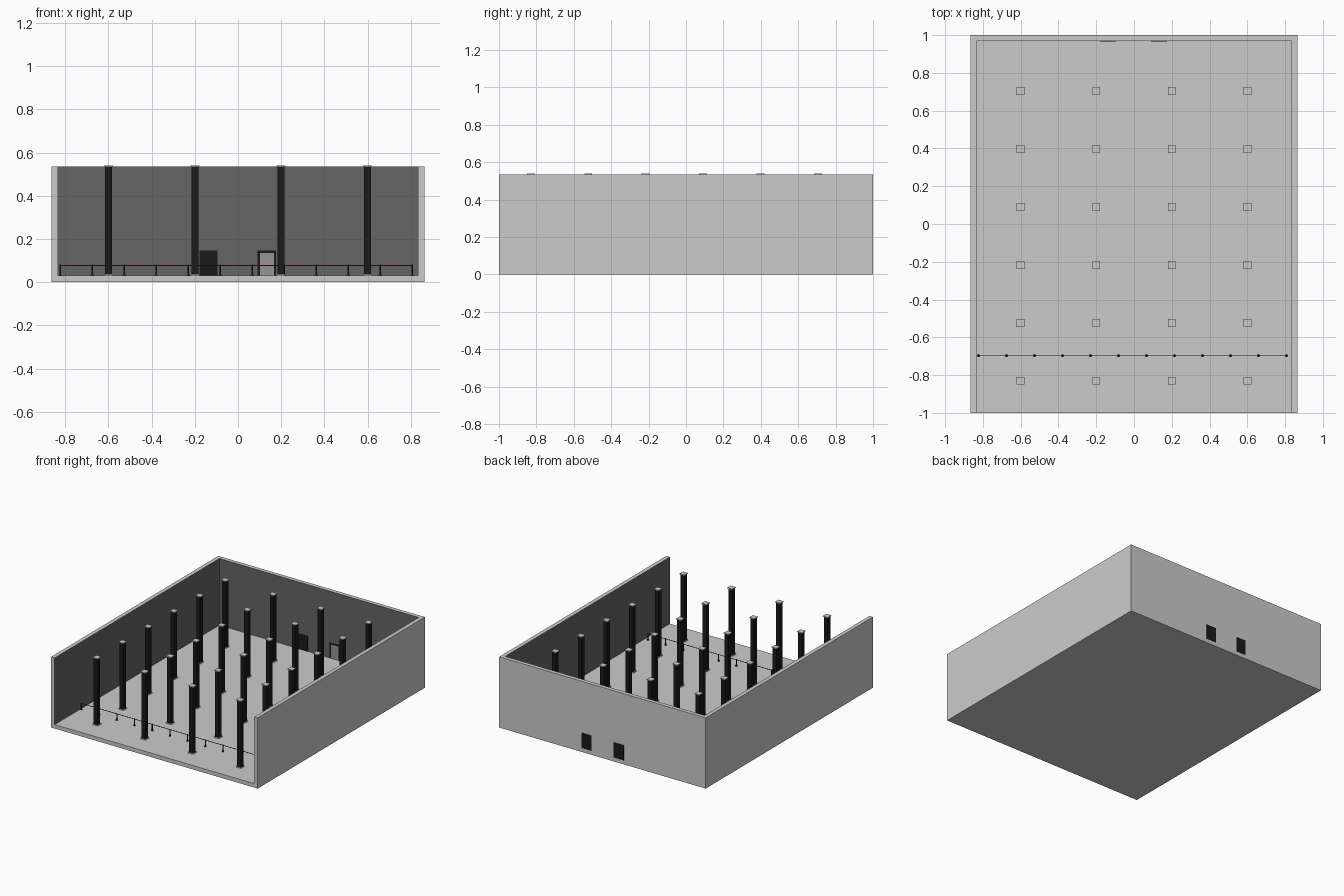
import bpy, bmesh
from mathutils import Matrix, Vector

if "Cube" in bpy.data.objects:
    bpy.data.objects.remove(bpy.data.objects["Cube"])


def mat(name, r, g, b):
    m = bpy.data.materials.new(name)
    m.diffuse_color = (r, g, b, 1)
    m.use_nodes = True
    m.node_tree.nodes["Principled BSDF"].inputs["Base Color"].default_value = m.diffuse_color
    return m


BLACK = mat("black_paint", 0.01, 0.01, 0.01)
DARK = mat("dark_lining", 0.13, 0.13, 0.13)
PANEL = mat("door_grey", 0.3, 0.3, 0.3)
RED = mat("barrier_red", 0.3, 0.02, 0.02)


def finish(name, bm, *mats):
    me = bpy.data.meshes.new(name)
    bmesh.ops.recalc_face_normals(bm, faces=bm.faces)
    bm.to_mesh(me)
    bm.free()
    for m in mats:
        me.materials.append(m)
    ob = bpy.data.objects.new(name, me)
    bpy.context.collection.objects.link(ob)
    return ob


def add_box(bm, lo, hi):
    lo, hi = Vector(lo), Vector(hi)
    size = hi - lo
    bmesh.ops.create_cube(bm, size=1, matrix=Matrix.Translation((lo + hi) / 2)
                          @ Matrix.Diagonal((*size, 1)))


def add_cyl(bm, x, y, z0, z1, r0, r1):
    bmesh.ops.create_cone(bm, cap_ends=True, segments=12, radius1=r0, radius2=r1,
                          depth=z1 - z0, matrix=Matrix.Translation((x, y, (z0 + z1) / 2)))


def boxes(name, material, *pairs):
    bm = bmesh.new()
    for lo, hi in pairs:
        add_box(bm, lo, hi)
    return finish(name, bm, *([material] if material else []))


X, Y, T, H = 0.865, 1.0, 0.03, 0.535
XI, YI = X - T, Y - T

# Three walls: U-shaped plan pulled up, dark lining on the room side
plan = [(-X, -Y), (-X, Y), (X, Y), (X, -Y), (XI, -Y), (XI, YI), (-XI, YI), (-XI, -Y)]
bm = bmesh.new()
face = bm.faces.new([bm.verts.new((x, y, 0)) for x, y in plan])
ext = bmesh.ops.extrude_face_region(bm, geom=[face], use_keep_orig=True)
bmesh.ops.translate(bm, vec=(0, 0, H),
                    verts=[g for g in ext["geom"] if isinstance(g, bmesh.types.BMVert)])
for f in bm.faces:
    if len(f.verts) == 4 and all(abs(v.co.x) < XI + 0.001 and v.co.y < YI + 0.001 for v in f.verts):
        f.material_index = 1
finish("walls", bm, mat("wall_grey", 0.8, 0.8, 0.8), DARK)

# Floor slab
boxes("floor", None, ((-XI, -Y, 0), (XI, YI, T)))

# Columns with base and cap plates
for i in range(4):
    for j in range(6):
        x, y = -0.6 + 0.4 * i, -0.83 + 0.307 * j
        s, p = 0.016, 0.021
        boxes("column", BLACK, ((x - s, y - s, T + 0.005), (x + s, y + s, H)))
        boxes("column_plates", None,
              ((x - p, y - p, T), (x + p, y + p, T + 0.005)),
              ((x - p, y - p, H), (x + p, y + p, H + 0.005)))

# Doors in the back wall, showing on both sides
z0, z1 = T, 0.146
for name, a, b in (("left_door", -0.179, -0.094), ("right_door", 0.091, 0.176)):
    boxes(name + "_outside", BLACK, ((a, Y - 0.002, z0), (b, Y + 0.001, z1)))
boxes("left_door_inside", BLACK, ((-0.179, YI - 0.003, z0), (-0.094, YI + 0.002, z1)))
a, b, w = 0.091, 0.176, 0.01
boxes("right_door_frame", BLACK,
      ((a, YI - 0.003, z0), (a + w, YI + 0.002, z1)),
      ((b - w, YI - 0.003, z0), (b, YI + 0.002, z1)),
      ((a + w, YI - 0.003, z1 - w), (b - w, YI + 0.002, z1)))
boxes("right_door_panel", PANEL, ((a + w, YI - 0.001, z0), (b - w, YI + 0.002, z1 - w)))

# Barrier: row of small posts with a red rope
BY = -0.697
for k in range(12):
    x = -0.823 + 0.1482 * k
    bm = bmesh.new()
    add_cyl(bm, x, BY, T, T + 0.004, 0.008, 0.008)
    add_cyl(bm, x, BY, T + 0.004, 0.081, 0.004, 0.004)
    finish("barrier_post", bm, BLACK)
boxes("barrier_rope", RED, ((-0.823, BY - 0.0012, 0.076), (0.807, BY + 0.0012, 0.08)))
